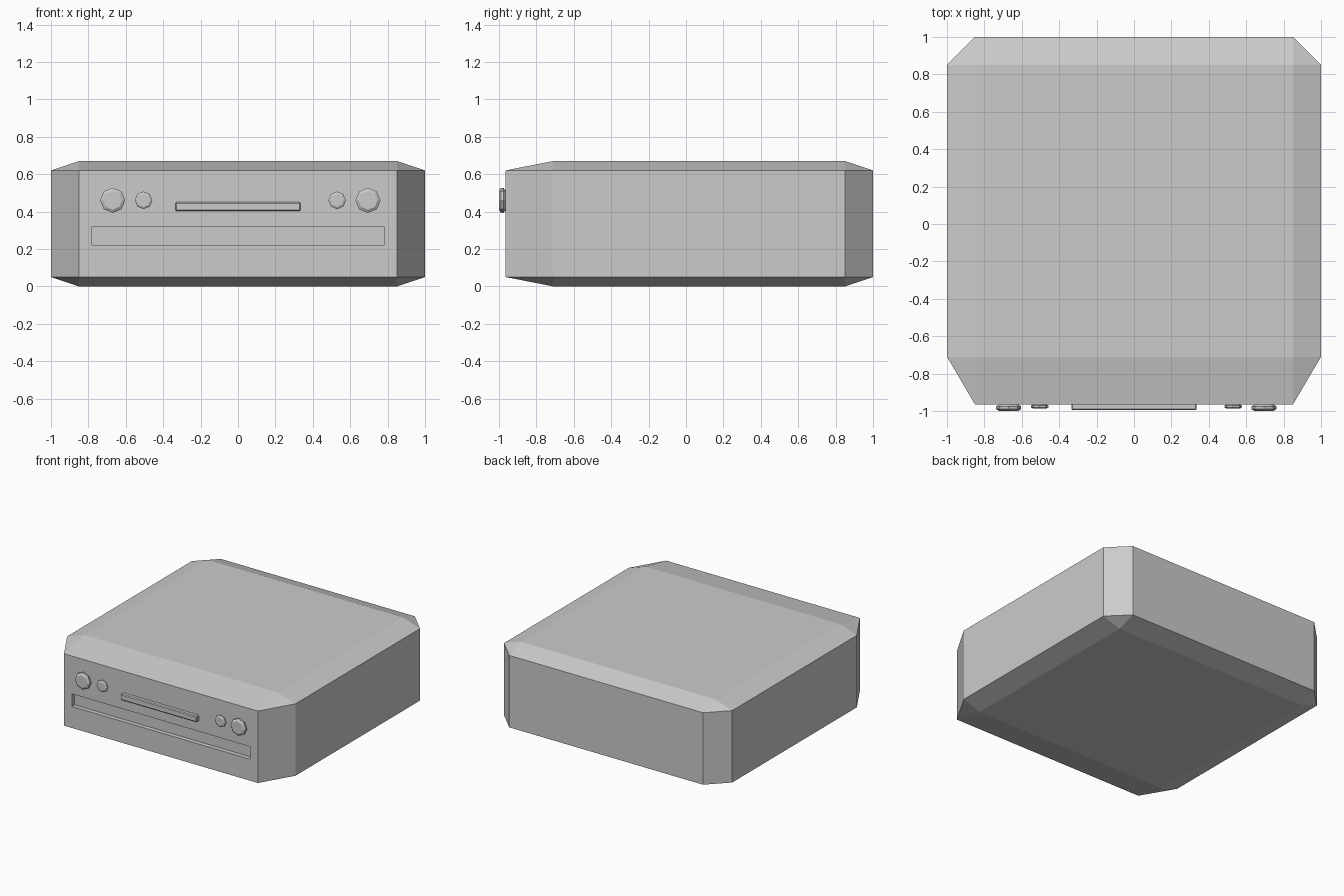
import bpy, bmesh
from math import cos, sin, pi

if "Cube" in bpy.data.objects:
    bpy.data.objects.remove(bpy.data.objects["Cube"])

FRONT = -0.965


def make_object(name, bm):
    bmesh.ops.recalc_face_normals(bm, faces=bm.faces[:])
    mesh = bpy.data.meshes.new(name)
    bm.to_mesh(mesh)
    bm.free()
    obj = bpy.data.objects.new(name, mesh)
    bpy.context.collection.objects.link(obj)
    return obj


def box(name, lo, hi, bevel=0):
    bm = bmesh.new()
    bmesh.ops.create_cube(bm, size=1)
    for v in bm.verts:
        v.co = [(a + b) / 2 + c * (b - a) for a, b, c in zip(lo, hi, v.co)]
    if bevel:
        bmesh.ops.bevel(bm, geom=bm.edges[:], offset=bevel, segments=1, affect='EDGES')
    return make_object(name, bm)


def knob(name, x, z, radius, front):
    # eight-sided knob with chamfered front and back rims
    bm = bmesh.new()
    depth = FRONT - front
    profile = [(0.78, FRONT + 0.01), (0.78, FRONT), (1, FRONT - depth * 0.3),
               (1, FRONT - depth * 0.7), (0.75, front)]
    rings = [[bm.verts.new((x + radius * s * sin(i * pi / 4), y,
                            z + radius * s * cos(i * pi / 4))) for i in range(8)]
             for s, y in profile]
    for a, b in zip(rings, rings[1:]):
        for i in range(8):
            j = (i + 1) % 8
            bm.faces.new((a[i], a[j], b[j], b[i]))
    bm.faces.new(rings[0])
    bm.faces.new(rings[-1])
    return make_object(name, bm)


# Main case: chamfered outline with sloping borders above and below
outline = [(-1, -0.71), (-0.85, FRONT), (0.85, FRONT), (1, -0.71),
           (1, 0.85), (0.85, 1), (-0.85, 1), (-1, 0.85)]
plate = [(-0.85, -0.71), (0.85, -0.71), (0.85, 0.85), (-0.85, 0.85)]
bm = bmesh.new()
rings = []
for z_ring, z_cap in ((0.05, 0), (0.62, 0.67)):
    ring = [bm.verts.new((x, y, z_ring)) for x, y in outline]
    cap = [bm.verts.new((x, y, z_cap)) for x, y in plate]
    bm.faces.new(cap)
    for j in range(4):
        k = (j + 1) % 4
        bm.faces.new((ring[2 * j], ring[2 * j + 1], cap[j]))
        bm.faces.new((ring[2 * j + 1], ring[2 * k], cap[k], cap[j]))
    rings.append(ring)
for i in range(8):
    j = (i + 1) % 8
    bm.faces.new((rings[0][i], rings[0][j], rings[1][j], rings[1][i]))
case = make_object("case", bm)

# Wide shallow recess in the front
cutter = box("recess_cutter", (-0.78, FRONT - 0.1, 0.22), (0.78, FRONT + 0.035, 0.32))
cutter.hide_render = True
cutter.hide_viewport = True
cut = case.modifiers.new("recess", 'BOOLEAN')
cut.operation = 'DIFFERENCE'
cut.solver = 'EXACT'
cut.object = cutter

# Raised bar
box("front_bar", (-0.335, -0.995, 0.403), (0.335, FRONT + 0.01, 0.45), 0.006)

# Mirrored pairs of knobs
for side, sign in (("left", -1), ("right", 1)):
    knob(side + "_large_knob", sign * 0.695 if sign > 0 else -0.67, 0.46, 0.067, -1.0)
    knob(side + "_small_knob", sign * 0.53 if sign > 0 else -0.505, 0.46, 0.047, -0.987)
